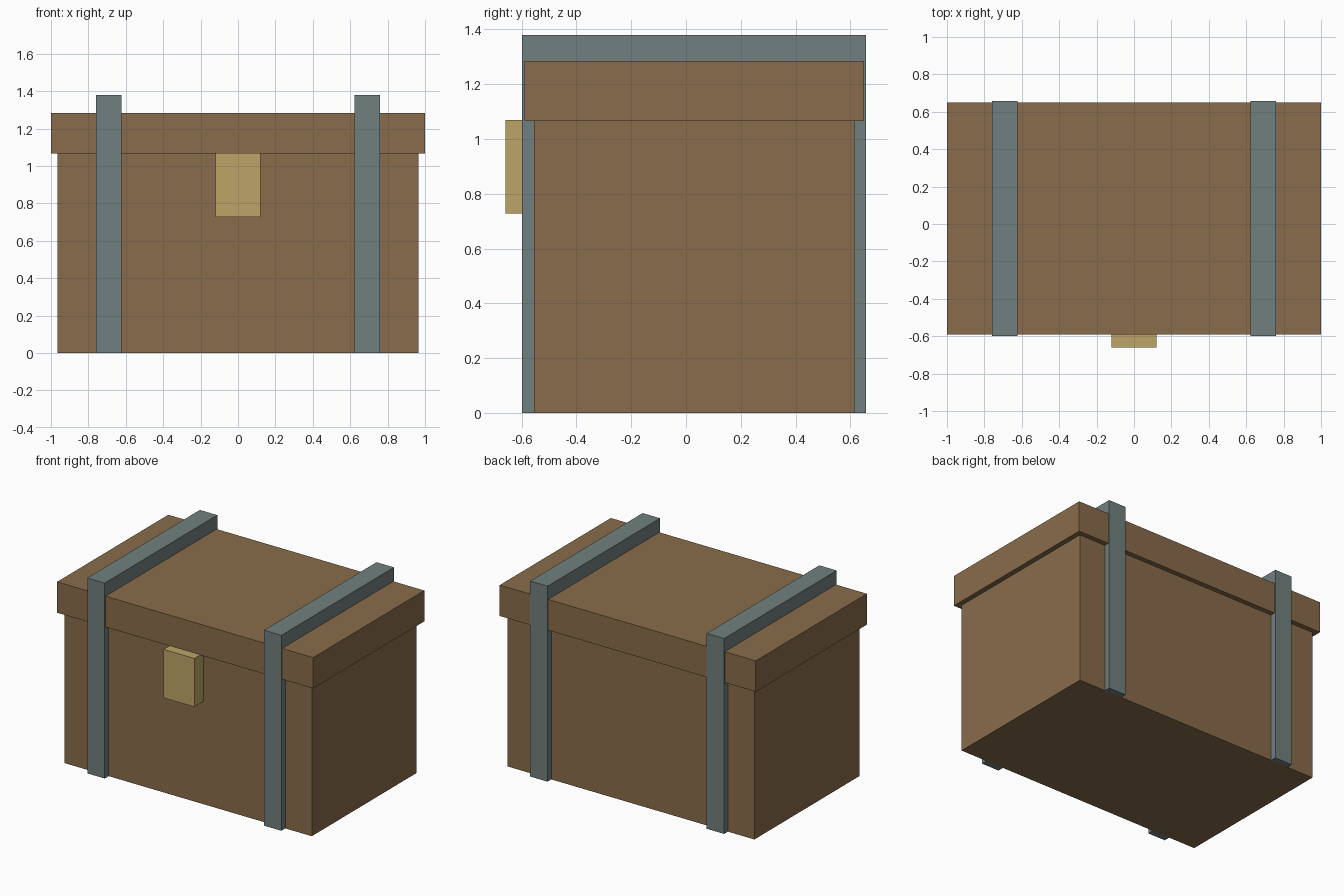
import bpy

if "Cube" in bpy.data.objects:
    bpy.data.objects.remove(bpy.data.objects["Cube"])


def material(name, rgb):
    m = bpy.data.materials.new(name)
    m.diffuse_color = (*rgb, 1)
    m.use_nodes = True
    m.node_tree.nodes["Principled BSDF"].inputs["Base Color"].default_value = m.diffuse_color
    return m


def box(name, x, y, z, mat):
    """Box spanning the given (min, max) ranges."""
    spans = (x, y, z)
    bpy.ops.mesh.primitive_cube_add(size=1, location=[(a + b) / 2 for a, b in spans])
    ob = bpy.context.object
    ob.name = name
    ob.scale = [b - a for a, b in spans]
    bpy.ops.object.transform_apply(location=False, rotation=False, scale=True)
    ob.data.materials.append(mat)
    return ob


wood = material("wood", (0.25, 0.15, 0.07))
iron = material("iron", (0.165, 0.216, 0.209))
brass = material("brass", (0.515, 0.376, 0.136))

# Chest body and overhanging lid
box("body", (-0.965, 0.965), (-0.555, 0.615), (0, 1.066), wood)
box("lid", (-1, 1), (-0.59, 0.65), (1.066, 1.284), wood)

# Metal straps wrapping the chest on both sides
for side, label in ((-1, "left"), (1, "right")):
    x = sorted((side * 0.622, side * 0.758))
    box(label + "_strap", x, (-0.599, 0.657), (0, 1.38), iron)

# Front latch
box("latch", (-0.12, 0.12), (-0.659, -0.54), (0.727, 1.069), brass)
